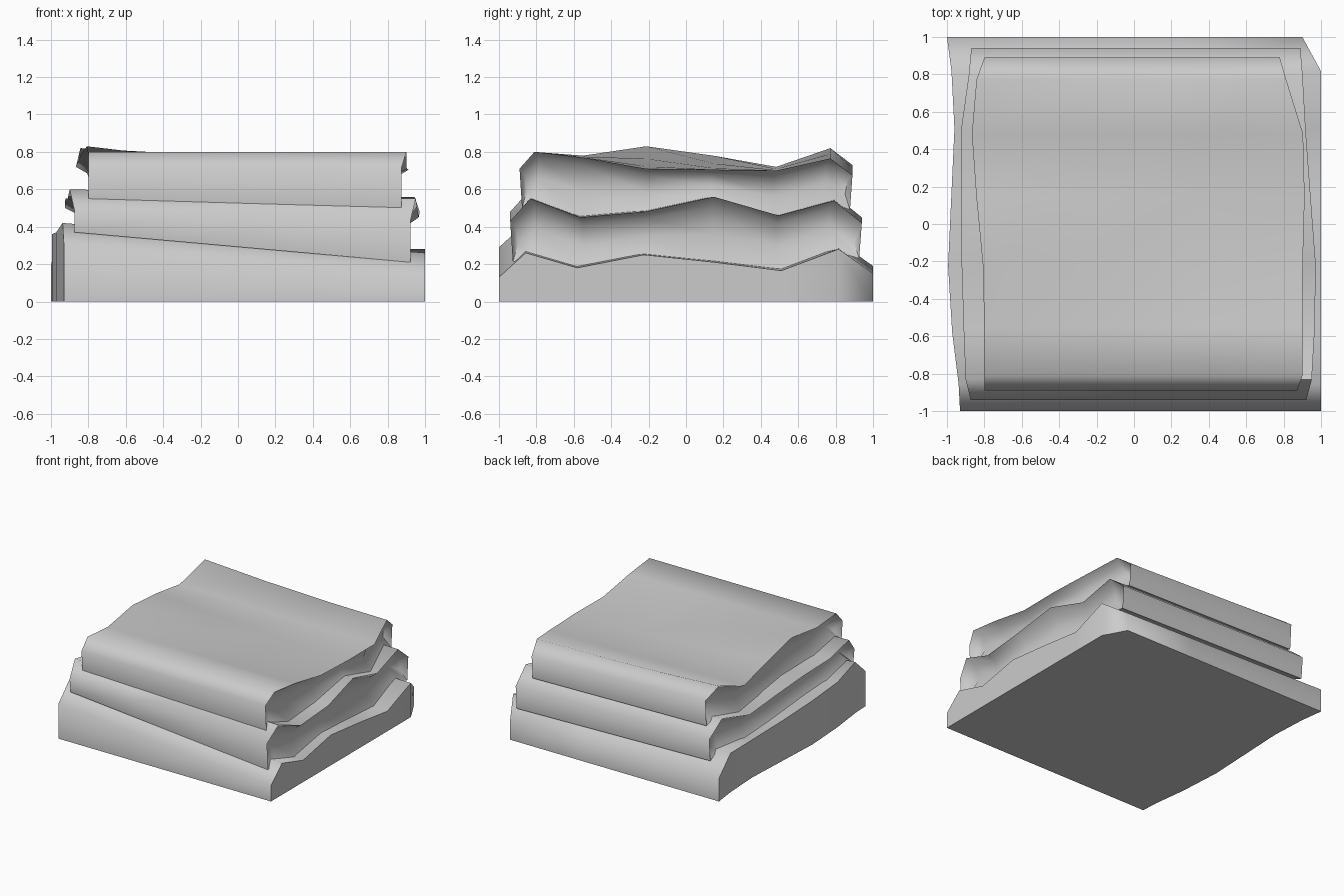
import bpy, bmesh, math
from mathutils import Vector

if "Cube" in bpy.data.objects:
    bpy.data.objects.remove(bpy.data.objects["Cube"])

# depth stations of the wavy fold lines, and knots of the end outlines
YS = (-.84, -.57, -.22, .15, .5, .8)
KNOTS = (-.9, -.35, .5, .88, 1)


def outline(xs, t):
    """End position along x at relative depth t."""
    t = min(max(t, KNOTS[0]), 1)
    for k in range(len(KNOTS) - 1):
        if t <= KNOTS[k + 1]:
            f = (t - KNOTS[k]) / (KNOTS[k + 1] - KNOTS[k])
            return xs[k] + (xs[k + 1] - xs[k]) * f


def end_ring(half, drop, zs, xs, below):
    """Outline of one end: front side, top line, back side, bottom line."""
    spread = half * .5 + .52

    def side(s, z, w=1):
        pull = .97 if below and s < 0 and abs(xs[0]) > .85 else 1
        return Vector((outline(xs, s) * pull, s * half * w, z))

    top = [Vector((outline(xs, y / half), y * spread, z)) for y, z in zip(YS, zs)]
    low = [Vector((p.x * (.96 if below else 1), p.y, zb - .01 if below else 0))
           for p, zb in zip(top, below or zs)]
    foot = [below[i] - .05 if below else 0 for i in (0, -1)]
    w = .985 if below else 1
    return ([side(-1, zs[0] - drop)] + top + [side(1, zs[-1] - drop), side(1, foot[1], w)]
            + low[::-1] + [side(-1, foot[0], w)])


def hollow(ring, shift):
    """Recessed copy of an end outline, with a floor sloping inwards."""
    out = []
    for i, (p, q) in enumerate(zip(ring, ring[::-1])):
        z = p.z + (q.z - p.z) * (.15 if i < len(ring) // 2 else .45)
        out.append(Vector((p.x + shift, p.y * .97, z)))
    return out


def cloth(name, half, drop, fade, recess, zl, zr, xl, xr, below=(None, None)):
    left = end_ring(half, drop, zl, xl, below[0])
    right = end_ring(half, drop, zr, xr, below[1])
    n = len(left)
    rings = [hollow(left, recess)] if recess else []
    for f in (0, .33, .67, 1):
        ring = [a.lerp(b, f) for a, b in zip(left, right)]
        for i in range(1, len(YS) + 1):  # left creases fade out along the top
            ring[i].z = left[i].z + (right[i].z - left[i].z) * (1 - (1 - f) ** fade)
        rings.append(ring)
    if recess:
        rings.append(hollow(right, -recess))

    bm = bmesh.new()
    vs = [[bm.verts.new(p) for p in r] for r in rings]
    for a, b in zip(vs, vs[1:]):
        for i in range(n):
            j = (i + 1) % n
            bm.faces.new((a[i], a[j], b[j], b[i]))
    for r in (vs[0], vs[-1]):  # close both ends
        for i in range(n // 2 - 1):
            bm.faces.new((r[i], r[i + 1], r[n - 2 - i], r[n - 1 - i]))
    bmesh.ops.recalc_face_normals(bm, faces=bm.faces)
    mesh = bpy.data.meshes.new(name)
    bm.to_mesh(mesh)
    bm.free()
    obj = bpy.data.objects.new(name, mesh)
    bpy.context.collection.objects.link(obj)
    bpy.ops.object.select_all(action='DESELECT')
    obj.select_set(True)
    bpy.context.view_layer.objects.active = obj
    bpy.ops.object.shade_smooth_by_angle(angle=math.radians(62))
    return zl, zr


# stack of three folded cloths, each resting on the fold lines below
seam = cloth("bottom_folded_cloth", 1, .13, 1, 0,
             (.42, .37, .36, .33, .31, .32), (.26, .18, .25, .21, .165, .28),
             (-.93, -1, -.96, -.98, -1), (1, 1, 1, 1, .9))
seam = cloth("middle_folded_cloth", .94, .12, 1, .06,
             (.60, .55, .55, .53, .50, .57), (.55, .45, .48, .56, .46, .54),
             (-.9, -.92, -.93, -.88, -.87), (.95, .98, .92, .9, .89), seam)
cloth("top_folded_cloth", .89, .09, 2, .06,
      (.80, .78, .83, .78, .72, .82), (.80, .77, .71, .705, .70, .765),
      (-.8, -.8, -.87, -.85, -.8), (.9, .9, .92, .82, .78), seam)
